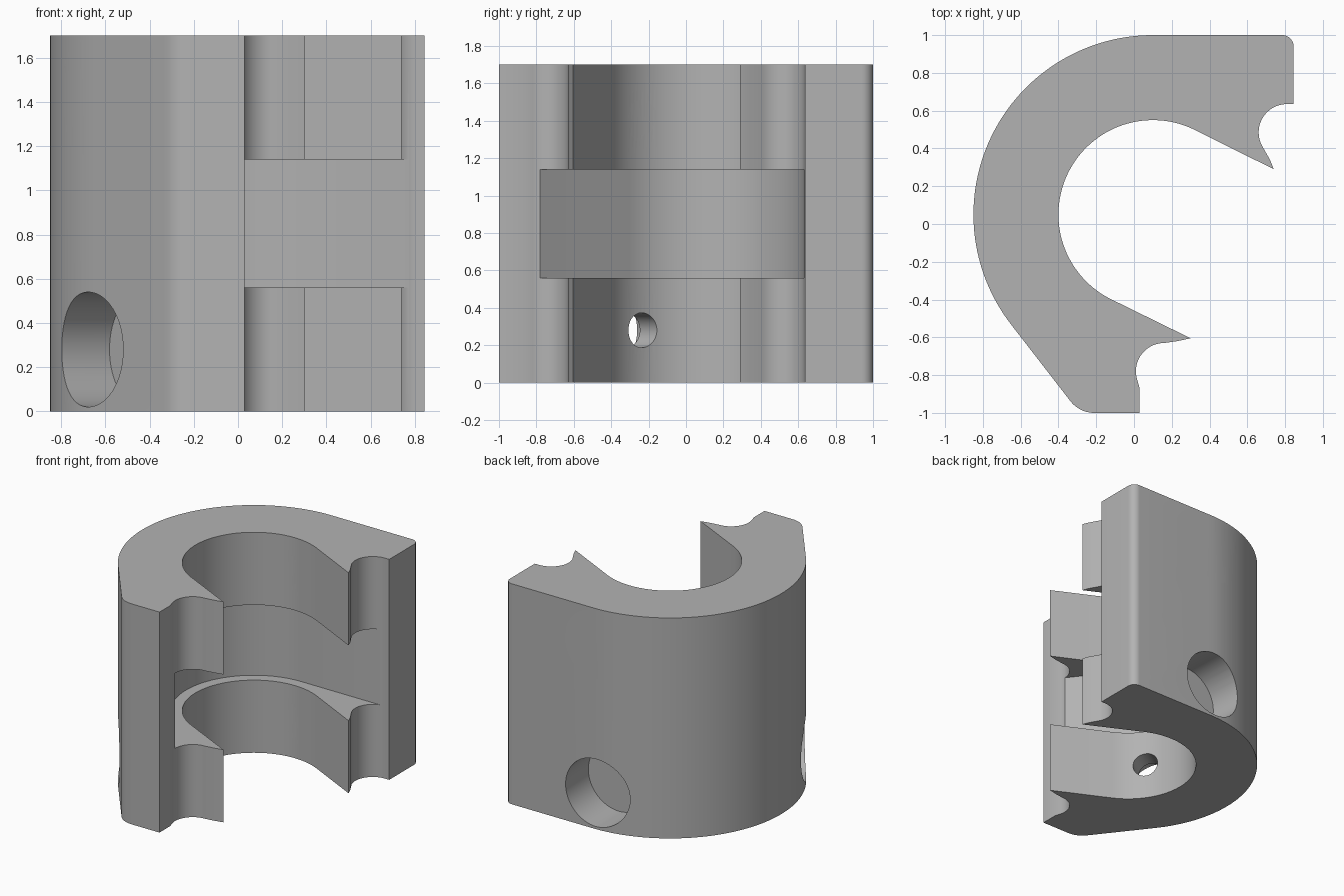
import bpy
import bmesh
from math import sin, cos, radians
from mathutils import Vector, Matrix

cube = bpy.data.objects.get("Cube")
if cube:
    bpy.data.objects.remove(cube, do_unlink=True)

HEIGHT = 1.7
CENTRE = Vector((0.1, 0.05))
OUTER, INNER, GROOVE = 0.95, 0.5, 0.58
FLAT_A, FLAT_B = 90, 217.7          # directions of the two tangent flats
LIP = 63.4                          # direction square to the opening


def polar(angle, radius, centre=CENTRE):
    a = radians(angle)
    return Vector(centre) + radius * Vector((cos(a), sin(a)))


def arc(centre, radius, start, end, steps):
    return [polar(start + (end - start) * i / steps, radius, centre)
            for i in range(steps + 1)]


def new_object(name, bm):
    bmesh.ops.recalc_face_normals(bm, faces=bm.faces)
    mesh = bpy.data.meshes.new(name)
    bm.to_mesh(mesh)
    bm.free()
    obj = bpy.data.objects.new(name, mesh)
    bpy.context.collection.objects.link(obj)
    return obj


def prism(name, points, bottom, top):
    bm = bmesh.new()
    face = bm.faces.new([bm.verts.new((p[0], p[1], bottom)) for p in points])
    grown = bmesh.ops.extrude_face_region(bm, geom=[face])["geom"]
    bmesh.ops.translate(bm, vec=(0, 0, top - bottom),
                        verts=[v for v in grown if isinstance(v, bmesh.types.BMVert)])
    return new_object(name, bm)


def drill(name, angle, z, radius, start, end):
    # Cylinder lying along a radial direction of the ring
    bm = bmesh.new()
    bmesh.ops.create_cone(bm, cap_ends=True, segments=64, radius1=radius,
                          radius2=radius, depth=end - start)
    mid = polar(angle, (start + end) / 2)
    bm.transform(Matrix.Translation((mid.x, mid.y, z))
                 @ Matrix.Rotation(radians(angle), 4, "Z")
                 @ Matrix.Rotation(radians(90), 4, "Y"))
    return new_object(name, bm)


def cut(target, cutter):
    cutter.hide_render = True
    mod = target.modifiers.new("cut", "BOOLEAN")
    mod.operation = "DIFFERENCE"
    mod.solver = "EXACT"
    mod.object = cutter
    bpy.ops.object.select_all(action="DESELECT")
    bpy.context.view_layer.objects.active = target
    target.select_set(True)
    bpy.ops.object.modifier_apply(modifier=mod.name)
    bpy.data.objects.remove(cutter, do_unlink=True)


# Clamp body: outer ring, flats, rounded corners, seal channels and lips
outline = arc(CENTRE, OUTER, FLAT_A, FLAT_B, 64)
outline += arc((-0.21, -0.84), 0.16, FLAT_B, 270, 10)
outline += [(0.03, -1), (0.03, -0.87)]
outline += arc((0.16, -0.78), 0.15, 195, 90, 20)
outline += [(0.23, -0.62), (0.3, -0.605)]
outline += arc(CENTRE, INNER, LIP + 180, LIP, 64)
outline += [(0.74, 0.29), (0.72, 0.34)]
outline += arc((0.81, 0.485), 0.15, 210, 92, 20)
outline += [(0.845, 0.635)]
outline += arc((0.785, 0.94), 0.06, 0, 90, 10)
body = prism("clamp_body", outline, 0, HEIGHT)

# Wide groove around the middle of the bore
groove = arc(CENTRE, GROOVE, FLAT_A, FLAT_B, 64)
groove += [(0.018, -0.79), (0.5, -0.79), (0.95, 0.63)]
cut(body, prism("groove_cutter", groove, 0.56, 1.14))

# Counterbored bolt holes, two on each side
for angle in (92, 215):
    for z in (0.28, 1.42):
        cut(body, drill("counterbore_cutter", angle, z, 0.26, 0.65, 1.2))
        cut(body, drill("bolt_hole_cutter", angle, z, 0.093, 0.3, 0.8))

# Plain grey finish
grey = bpy.data.materials.new("plain_grey")
grey.use_nodes = True
colour = (0.45, 0.45, 0.45, 1)
grey.diffuse_color = colour
grey.node_tree.nodes["Principled BSDF"].inputs["Base Color"].default_value = colour
body.data.materials.clear()
body.data.materials.append(grey)
for poly in body.data.polygons:
    poly.material_index = 0

bpy.ops.object.select_all(action="DESELECT")
bpy.context.view_layer.objects.active = body
body.select_set(True)
bpy.ops.object.shade_smooth_by_angle(angle=radians(25))
